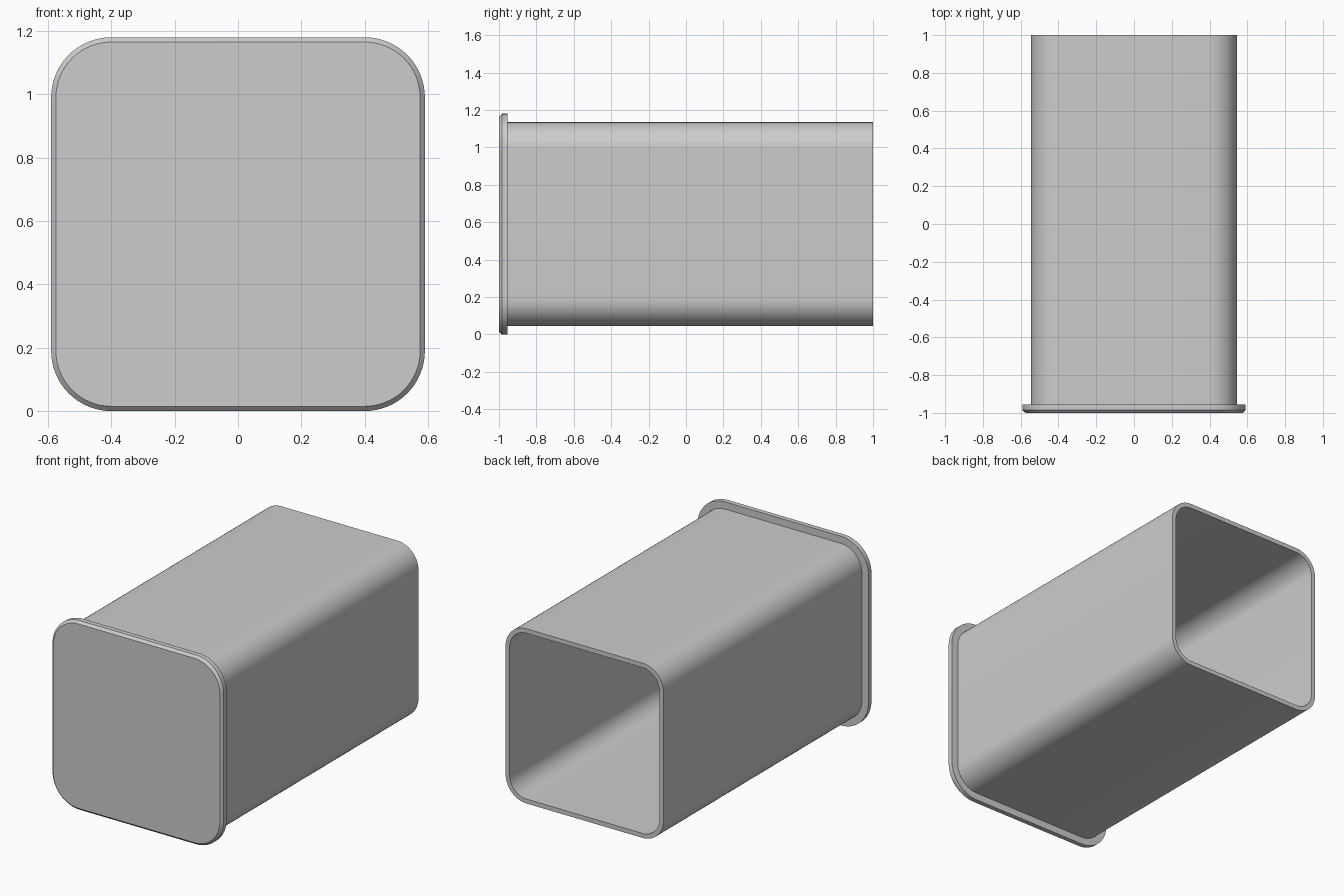
import bpy
import bmesh
import math

cube = bpy.data.objects.get("Cube")
if cube:
    bpy.data.objects.remove(cube, do_unlink=True)

CENTRE_Z = 0.59
CORNER_STEPS = 16

grey = bpy.data.materials.new("plain_grey")
grey.use_nodes = True
colour = (0.604, 0.604, 0.604, 1)
grey.diffuse_color = colour
grey.node_tree.nodes["Principled BSDF"].inputs["Base Color"].default_value = colour


def rounded_ring(bm, half, radius, y):
    """Ring of vertices around a rounded square in the xz plane."""
    ring = []
    for corner in range(4):
        middle = math.radians(45 + 90 * corner)
        cx = math.copysign(half - radius, math.cos(middle))
        cz = math.copysign(half - radius, math.sin(middle))
        for step in range(CORNER_STEPS + 1):
            a = math.radians(90 * (corner + step / CORNER_STEPS))
            ring.append(bm.verts.new((cx + radius * math.cos(a), y,
                                      CENTRE_Z + cz + radius * math.sin(a))))
    return ring


def loft(name, sections, closed):
    """Skin rounded-square sections; close into a tube wall or cap the ends."""
    bm = bmesh.new()
    rings = [rounded_ring(bm, *s) for s in sections]
    pairs = list(zip(rings, rings[1:]))
    if closed:
        pairs.append((rings[-1], rings[0]))
    else:
        bm.faces.new(rings[0])
        bm.faces.new(rings[-1])
    for a, b in pairs:
        for i in range(len(a)):
            j = (i + 1) % len(a)
            bm.faces.new((a[i], a[j], b[j], b[i]))
    bmesh.ops.recalc_face_normals(bm, faces=bm.faces)
    mesh = bpy.data.meshes.new(name)
    bm.to_mesh(mesh)
    bm.free()
    mesh.materials.append(grey)
    obj = bpy.data.objects.new(name, mesh)
    bpy.context.collection.objects.link(obj)
    bpy.ops.object.select_all(action="DESELECT")
    obj.select_set(True)
    bpy.context.view_layer.objects.active = obj
    bpy.ops.object.shade_smooth_by_angle(angle=math.radians(30))
    return obj


# Front plate with a chamfered front rim: (half width, corner radius, y)
loft("front_plate", [(0.575, 0.175, -1), (0.59, 0.19, -0.985),
                     (0.59, 0.19, -0.955)], closed=False)

# Hollow sleeve, open at the back
outer, inner = (0.545, 0.145), (0.517, 0.117)
loft("sleeve", [(*outer, -0.956), (*outer, 1), (*inner, 1),
                (*inner, -0.956)], closed=True)
